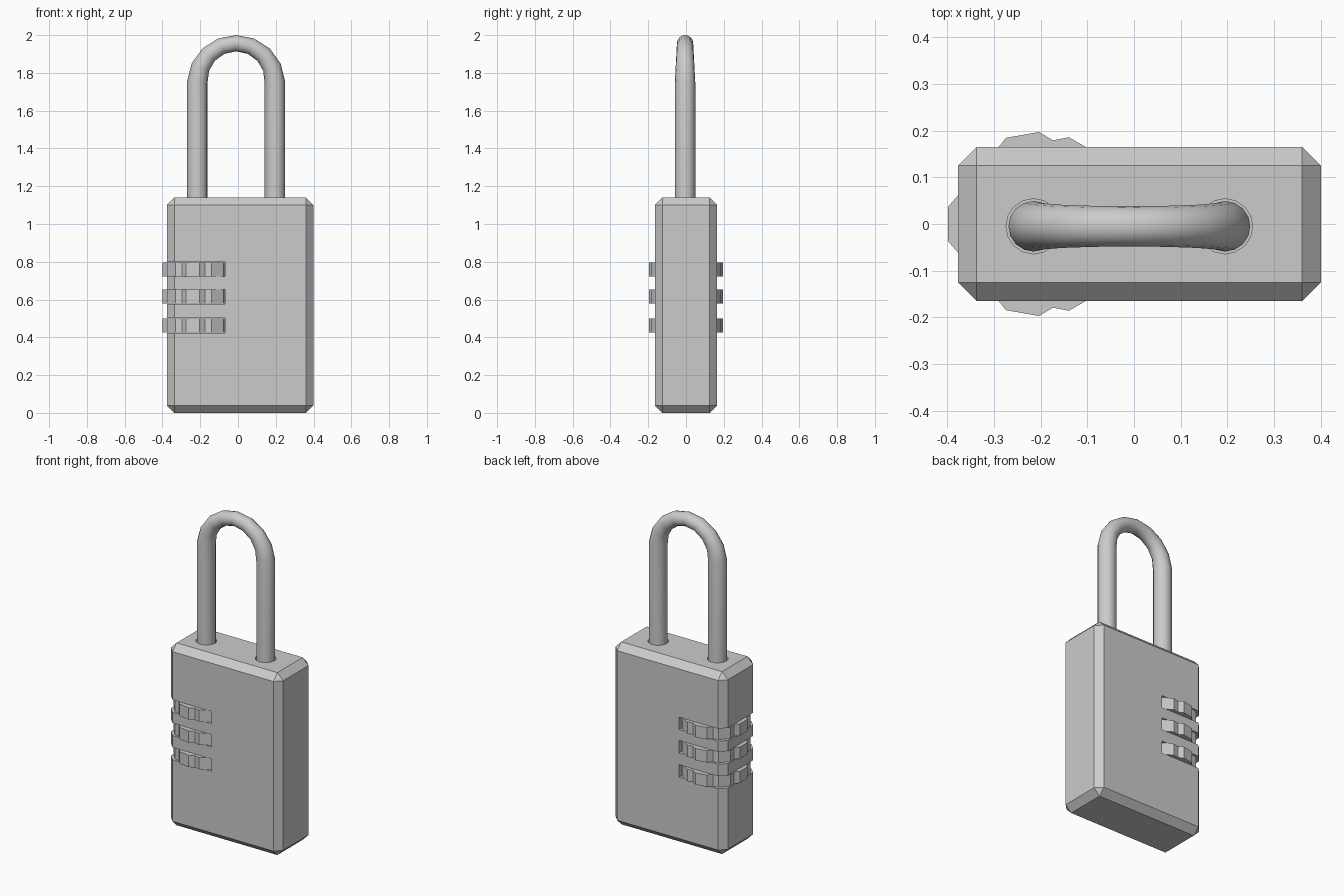
import bpy, bmesh
from math import sin, cos, pi, radians

cube = bpy.data.objects.get("Cube")
if cube:
    bpy.data.objects.remove(cube, do_unlink=True)

steel = bpy.data.materials.new("light grey metal")
steel.use_nodes = True
GREY = (0.6, 0.6, 0.6, 1)
steel.diffuse_color = GREY
steel.node_tree.nodes["Principled BSDF"].inputs["Base Color"].default_value = GREY


def activate(ob):
    bpy.ops.object.select_all(action="DESELECT")
    ob.select_set(True)
    bpy.context.view_layer.objects.active = ob


def box(name, lo, hi):
    centre = [(a + b) / 2 for a, b in zip(lo, hi)]
    bpy.ops.mesh.primitive_cube_add(size=1, location=centre)
    ob = bpy.context.object
    ob.name = name
    ob.scale = [b - a for a, b in zip(lo, hi)]
    bpy.ops.object.transform_apply(location=True, rotation=False, scale=True)
    ob.data.materials.append(steel)
    return ob


def cut(target, cutter):
    mod = target.modifiers.new("cut", "BOOLEAN")
    mod.operation = "DIFFERENCE"
    mod.solver = "EXACT"
    mod.object = cutter
    activate(target)
    bpy.ops.object.modifier_apply(modifier=mod.name)
    bpy.data.objects.remove(cutter, do_unlink=True)


def dial(name, x, z, height, teeth=9, radius=0.197, notch=0.182):
    """Toothed number wheel: flat teeth separated by shallow V notches."""
    bm = bmesh.new()
    ring = []
    step = 2 * pi / teeth
    for i in range(teeth):
        mid = pi + i * step
        for turn, r in ((-radians(10.5), radius), (radians(10.5), radius), (step / 2, notch)):
            ring.append(bm.verts.new((r * cos(mid + turn), r * sin(mid + turn), -height / 2)))
    base = bm.faces.new(ring)
    side = bmesh.ops.extrude_face_region(bm, geom=[base])
    top = [v for v in side["geom"] if isinstance(v, bmesh.types.BMVert)]
    bmesh.ops.translate(bm, verts=top, vec=(0, 0, height))
    bmesh.ops.recalc_face_normals(bm, faces=bm.faces)
    mesh = bpy.data.meshes.new(name)
    bm.to_mesh(mesh)
    bm.free()
    mesh.materials.append(steel)
    ob = bpy.data.objects.new(name, mesh)
    ob.location = (x, 0, z)
    bpy.context.collection.objects.link(ob)


# Chamfered case
body = box("body", (-0.377, -0.165, 0), (0.4, 0.165, 1.14))
chamfer = body.modifiers.new("chamfer", "BEVEL")
chamfer.width = 0.04
chamfer.segments = 1
activate(body)
bpy.ops.object.modifier_apply(modifier="chamfer")

# Number wheels in slots open to the front, back and right side
for label, z in (("top", 0.76), ("middle", 0.615), ("bottom", 0.463)):
    cut(body, box("slot_cutter", (-0.6, -0.4, z - 0.039), (-0.068, 0.4, z + 0.039)))
    dial(label + "_dial", -0.205, z, 0.074)

# Holes for the shackle legs
ARCH_X, ARCH_Y, SPREAD = -0.01, -0.005, 0.205
for s in (-1, 1):
    bpy.ops.mesh.primitive_cylinder_add(vertices=16, radius=0.059, depth=0.2,
                                        location=(ARCH_X + s * SPREAD, ARCH_Y, 1.14))
    hole = bpy.context.object
    hole.data.materials.append(steel)
    cut(body, hole)

# Shackle: straight legs joined by an arch that thins toward the top
SPRING, LEG, CROWN = 1.752, 0.054, 0.043
path = [(ARCH_X - SPREAD, 1.03, LEG)]
for i in range(9):
    a = pi - i * pi / 8
    path.append((ARCH_X + SPREAD * cos(a), SPRING + SPREAD * sin(a),
                 LEG + (CROWN - LEG) * sin(a)))
path.append((ARCH_X + SPREAD, 1.03, LEG))

curve = bpy.data.curves.new("shackle", "CURVE")
curve.dimensions = "3D"
curve.bevel_depth = 1
curve.bevel_resolution = 6
curve.use_fill_caps = True
spline = curve.splines.new("POLY")
spline.points.add(len(path) - 1)
for point, (x, z, r) in zip(spline.points, path):
    point.co = (x, ARCH_Y, z, 1)
    point.radius = r
curve.materials.append(steel)
shackle = bpy.data.objects.new("shackle", curve)
bpy.context.collection.objects.link(shackle)
activate(shackle)
bpy.ops.object.convert(target="MESH")
bpy.ops.object.shade_smooth_by_angle(angle=radians(40))
